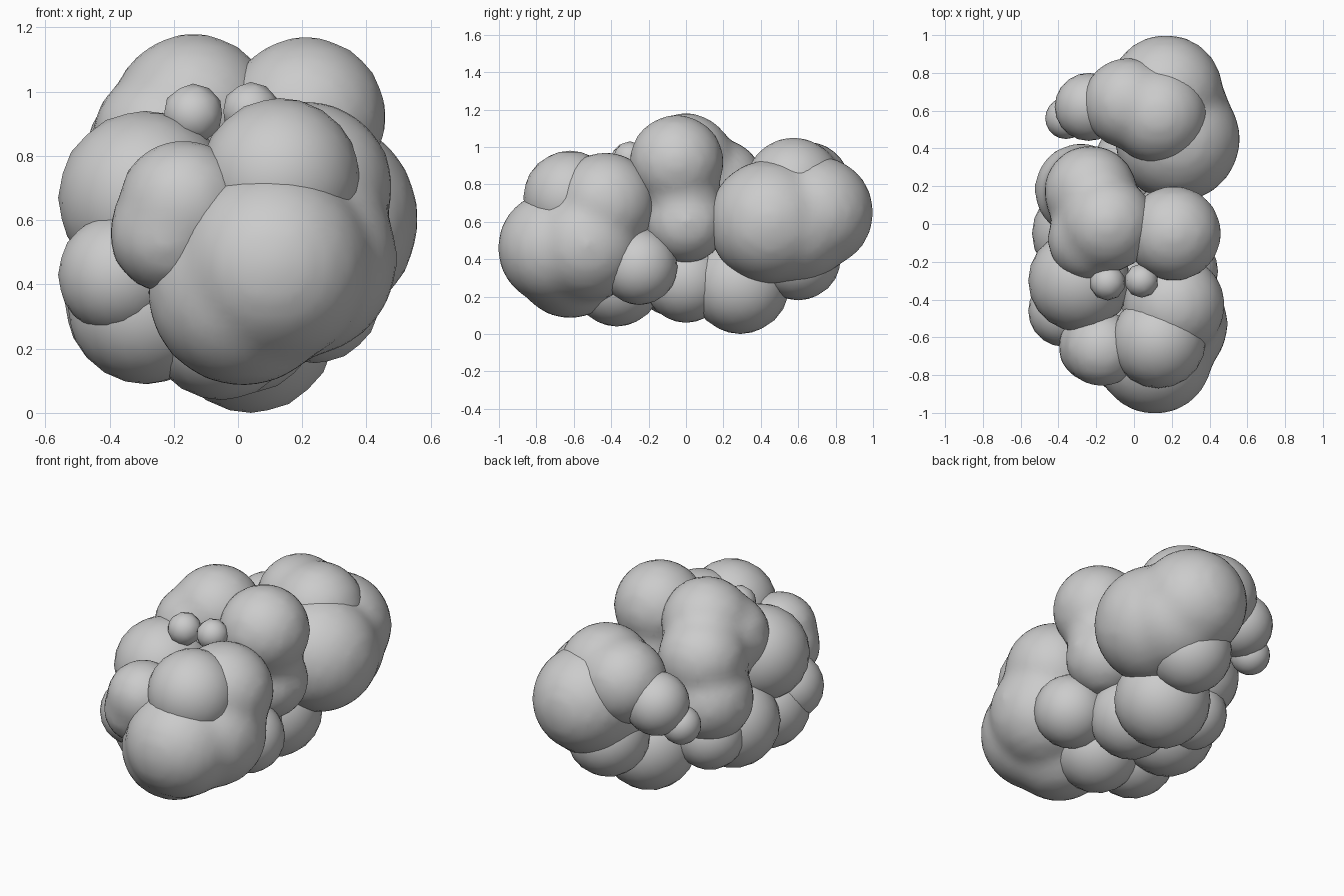
import bpy

def puff(name, x, y, z, r, sub=3):
    """One smooth-shaded low-poly lobe."""
    bpy.ops.mesh.primitive_ico_sphere_add(subdivisions=sub, radius=r, location=(x, y, z))
    ob = bpy.context.object
    ob.name = name
    bpy.ops.object.shade_smooth()
    return ob

def fused(name, lobes):
    """Several lobes melted into one skin with soft valleys."""
    obs = [puff(name, *l) for l in lobes]
    for o in obs:
        o.select_set(True)
    bpy.context.view_layer.objects.active = obs[0]
    bpy.ops.object.join()
    ob = bpy.context.object
    ob.name = name
    m = ob.modifiers.new("skin", 'REMESH')
    m.mode = 'VOXEL'
    m.voxel_size = 0.035
    m.use_smooth_shade = True
    s = ob.modifiers.new("soften", 'SMOOTH')
    s.factor = 0.5
    s.iterations = 6

# melted bodies: x, y, z, radius
fused("rear_body", [(0.17, 0.70, 0.65, 0.305), (0.23, 0.45, 0.60, 0.335),
                    (0.19, 0.58, 0.585, 0.32)])
fused("rear_top", [(0.13, 0.575, 0.79, 0.265), (-0.03, 0.64, 0.79, 0.245)])
fused("crown_left", [(-0.14, 0.00, 0.93, 0.255), (-0.23, 0.17, 0.80, 0.25),
                     (-0.28, 0.18, 0.58, 0.25), (-0.23, -0.08, 0.85, 0.23)])
fused("crown_right", [(0.21, -0.05, 0.92, 0.255), (0.20, 0.00, 0.60, 0.225),
                      (0.20, -0.02, 0.75, 0.21)])
fused("front_body", [(0.11, -0.70, 0.46, 0.31), (0.015, -0.62, 0.38, 0.30),
                     (0.19, -0.53, 0.48, 0.31), (0.21, -0.43, 0.70, 0.275)])
fused("front_left", [(-0.17, -0.66, 0.65, 0.205), (-0.21, -0.65, 0.56, 0.195)])

# separate lobes per region
groups = {
    "rear_puff": [(-0.24, 0.62, 0.70, 0.18), (-0.36, 0.56, 0.58, 0.11),
                  (0.10, 0.60, 0.41, 0.23)],
    "side_puff": [(-0.29, -0.30, 0.67, 0.27), (-0.37, -0.46, 0.43, 0.19)],
    "base_puff": [(0.04, 0.29, 0.265, 0.265), (0.02, 0.00, 0.29, 0.23),
                  (-0.05, -0.37, 0.28, 0.24), (0.24, -0.25, 0.36, 0.205),
                  (-0.28, -0.05, 0.35, 0.26), (-0.27, 0.16, 0.35, 0.20),
                  (-0.29, -0.36, 0.33, 0.24)],
    "front_puff": [(0.13, -0.62, 0.73, 0.25)],
}
for name, lobes in groups.items():
    for i, lobe in enumerate(lobes):
        puff(f"{name}_{i + 1}", *lobe)

# small knobs in the saddle behind the front cluster
puff("small_knob_1", -0.14, -0.31, 0.93, 0.095, 2)
puff("small_knob_2", 0.04, -0.30, 0.94, 0.09, 2)
